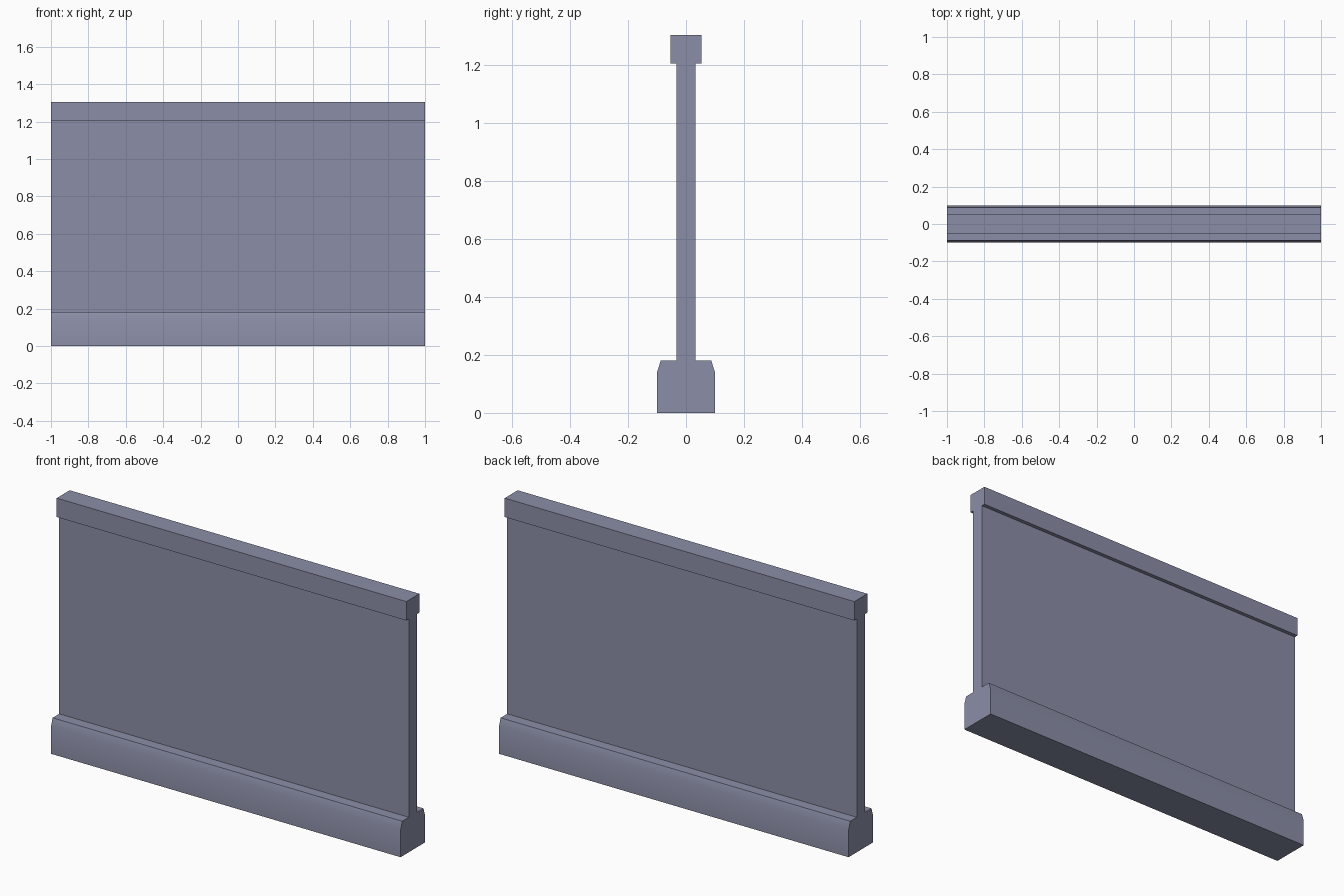
import bpy
import bmesh
import math

if "Cube" in bpy.data.objects:
    bpy.data.objects.remove(bpy.data.objects["Cube"])

LENGTH = 2.0

paint = bpy.data.materials.new("blue grey")
paint.diffuse_color = (0.26, 0.275, 0.39, 1.0)
paint.use_nodes = True
paint.node_tree.nodes["Principled BSDF"].inputs["Base Color"].default_value = paint.diffuse_color


def extrude_profile(name, half):
    """Mirror a half profile of (y, z) points and extrude it along x."""
    outline = half + [(-y, z) for y, z in reversed(half)]
    bm = bmesh.new()
    face = bm.faces.new([bm.verts.new((-LENGTH / 2, y, z)) for y, z in outline])
    ext = bmesh.ops.extrude_face_region(bm, geom=[face])
    moved = [g for g in ext["geom"] if isinstance(g, bmesh.types.BMVert)]
    bmesh.ops.translate(bm, verts=moved, vec=(LENGTH, 0, 0))
    bmesh.ops.recalc_face_normals(bm, faces=bm.faces[:])
    mesh = bpy.data.meshes.new(name)
    bm.to_mesh(mesh)
    bm.free()
    mesh.materials.append(paint)
    obj = bpy.data.objects.new(name, mesh)
    bpy.context.collection.objects.link(obj)
    return obj


# Plinth with softly shaded bevelled shoulders
plinth = extrude_profile("plinth", [(0.1, 0.0), (0.1, 0.14), (0.087, 0.181)])
bpy.context.view_layer.objects.active = plinth
plinth.select_set(True)
bpy.ops.object.shade_smooth_by_angle(angle=math.radians(30))

# Thin wall panel
extrude_profile("wall_panel", [(0.033, 0.181), (0.033, 1.206)])

# Square top rail
extrude_profile("top_rail", [(0.053, 1.206), (0.053, 1.304)])
